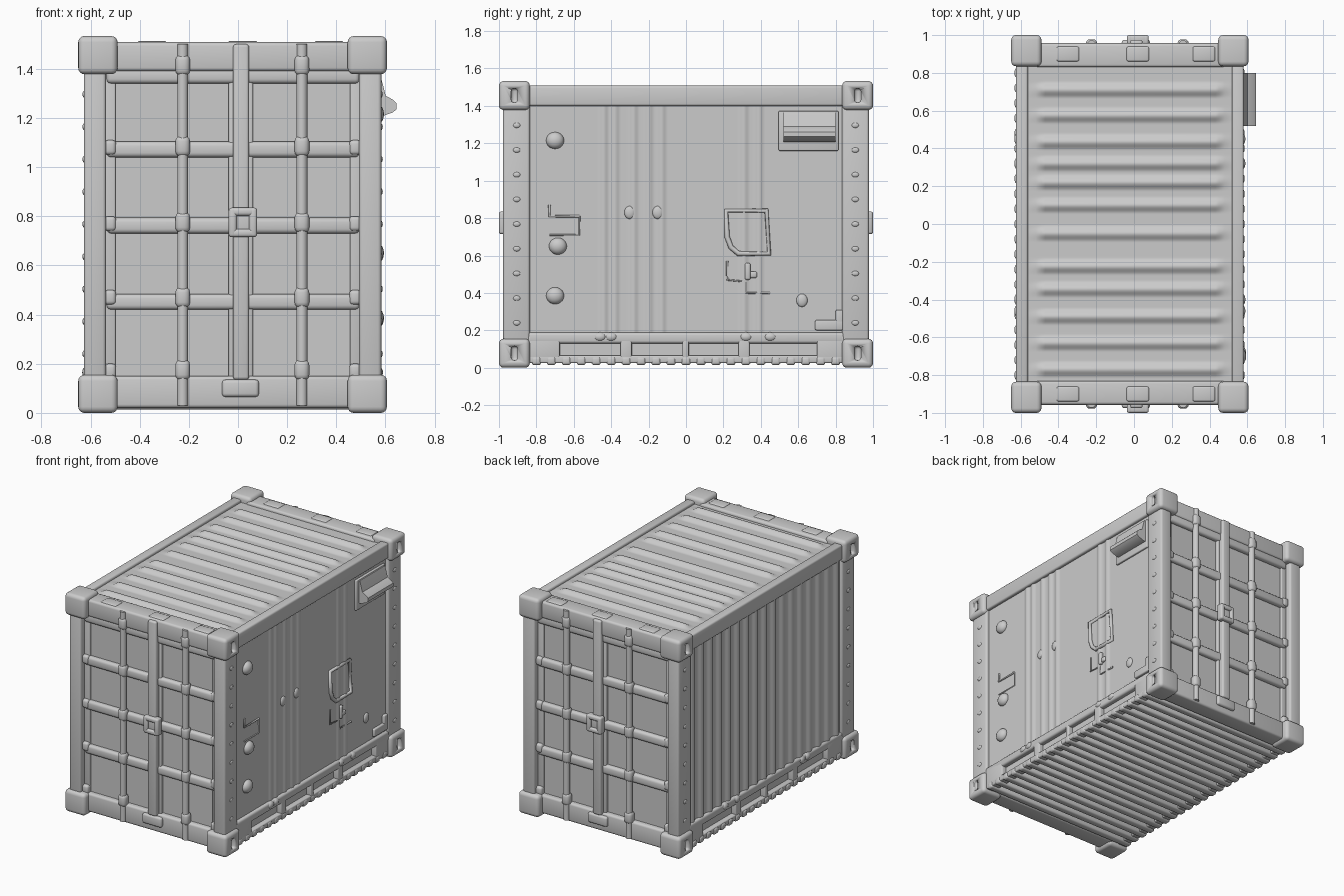
import bpy, bmesh, math
from mathutils import Vector

if "Cube" in bpy.data.objects:
    bpy.data.objects.remove(bpy.data.objects["Cube"])

CX = -0.022  # body centre in x (the hood on the right side offsets it)


def finish(name, bm, angle=35):
    bmesh.ops.recalc_face_normals(bm, faces=bm.faces[:])
    me = bpy.data.meshes.new(name)
    bm.to_mesh(me)
    bm.free()
    ob = bpy.data.objects.new(name, me)
    bpy.context.collection.objects.link(ob)
    bpy.ops.object.select_all(action='DESELECT')
    ob.select_set(True)
    bpy.context.view_layer.objects.active = ob
    bpy.ops.object.shade_smooth_by_angle(angle=math.radians(angle))
    return ob


def box(name, x, y, z, bevel=0.008, seg=3):
    """Rounded box from (min, max) pairs in any order."""
    bm = bmesh.new()
    bmesh.ops.create_cube(bm, size=1)
    for v in bm.verts:
        v.co = [(a + b) / 2 + c * abs(b - a) for (a, b), c in zip((x, y, z), v.co)]
    if bevel:
        bmesh.ops.bevel(bm, geom=bm.edges[:], offset=bevel, segments=seg,
                        profile=0.5, affect='EDGES', clamp_overlap=True)
    return finish(name, bm)


def ball(name, loc, size):
    bm = bmesh.new()
    bmesh.ops.create_uvsphere(bm, u_segments=16, v_segments=10, radius=1)
    for v in bm.verts:
        v.co = [l + c * s for l, c, s in zip(loc, v.co, size)]
    return finish(name, bm, 60)


def rod(name, x, y, z0, z1, r):
    bm = bmesh.new()
    bmesh.ops.create_cone(bm, cap_ends=True, segments=16, radius1=r, radius2=r, depth=z1 - z0)
    bmesh.ops.translate(bm, verts=bm.verts[:], vec=(x, y, (z0 + z1) / 2))
    return finish(name, bm)


def ribbed(name, ribs, width, height, across, place, out):
    """Sheet along y with rounded ribs; across = (position, rib factor) pairs."""
    bm = bmesh.new()
    rows, n = [], 240
    for i in range(n + 1):
        s = -0.85 + 1.7 * i / n
        h = sum(0.5 + 0.5 * math.cos(math.pi * (s - r) / width) for r in ribs if abs(s - r) < width)
        rows.append([bm.verts.new(place(s, t, h * height * f)) for t, f in across])
    for a, b in zip(rows, rows[1:]):
        for j in range(len(across) - 1):
            bm.faces.new((a[j], b[j], b[j + 1], a[j + 1]))
    ob = finish(name, bm, 60)
    if sum((p.normal.dot(Vector(out)) for p in ob.data.polygons)) < 0:
        ob.data.flip_normals()


def wire(name, pts, r, closed=True):
    """Raised rounded moulding along a path."""
    cu = bpy.data.curves.new(name, 'CURVE')
    cu.dimensions = '3D'
    cu.bevel_depth, cu.bevel_resolution = r, 2
    sp = cu.splines.new('POLY')
    sp.points.add(len(pts) - 1)
    for p, q in zip(sp.points, pts):
        p.co = (*q, 1)
    sp.use_cyclic_u = closed
    cu.use_fill_caps = True
    ob = bpy.data.objects.new(name, cu)
    bpy.context.collection.objects.link(ob)


# main body
box("body_core", (CX - .568, CX + .568), (-.92, .92), (.05, 1.485), 0)

# corner castings with side slots, and corner posts with rivets
for sx in (-1, 1):
    for sy in (-1, 1):
        for z in (0, 1.378):
            c = box("corner_casting", (CX + sx * .468, CX + sx * .628), (sy * .835, sy), (z, z + .155), .025, 4)
            cut = box("slot_cutter", (CX + sx * .605, CX + sx * .66), (sy * .9, sy * .935),
                      (z + .04, z + .115), .015)
            cut.hide_render = True
            m = c.modifiers.new("slot", 'BOOLEAN')
            m.operation, m.object, m.solver = 'DIFFERENCE', cut, 'EXACT'
            bpy.context.view_layer.objects.active = c
            bpy.ops.object.modifier_apply(modifier=m.name)
            bpy.data.objects.remove(cut)
        box("corner_post", (CX + sx * .515, CX + sx * .605), (sy * .835, sy * .978), (.1, 1.43), .014)
        for i in range(9):
            ball("post_rivet", (CX + sx * .603, sy * .905, .24 + i * .132), (.008, .02, .014))

    # long side rails and fork pockets
    xo = (CX + sx * .54, CX + sx * .603)
    box("top_side_rail", xo, (-.85, .85), (1.4, 1.508), .012)
    box("bottom_side_rail", xo, (-.85, .85), (.025, .065), .008)
    box("pocket_top_rail", xo, (-.85, .85), (.13, .188), .014)
    for y0, y1 in ((-.85, -.675), (-.35, -.29), (-.02, .015), (.28, .34), (.7, .85)):
        box("pocket_divider", xo, (y0, y1), (.03, .17), .008)
    for y in (-.46, -.4, .32, .45):
        ball("rail_bump", (CX + sx * .59, y, .165), (.022, .035, .025))

# doors, the same at both ends
for sy in (-1, 1):
    def d(near, far):
        return (sy * near, sy * far)
    box("top_end_rail", (-.52, .48), d(.83, .957), (1.39, 1.508), .015)
    box("bottom_end_rail", (-.52, .48), d(.83, .955), (.02, .15), .015)
    for z in (.452, .762, 1.072, 1.372):
        box("door_cross_bar", (-.535, .495), d(.9, .95), (z - .032, z + .032), .018)
    for x in (-.52, .477):
        box("door_stile", (x - .022, x + .022), d(.9, .934), (.14, 1.4), .006)
        for z in (.17, .47, .77, 1.08):
            box("hinge", (x - .024, x + .024), d(.9, .958), (z - .03, z + .03), .015)
    box("door_meeting_stile", (-.038, .062), d(.9, .942), (.14, 1.4), .008)
    box("centre_bar", (-.02, .045), d(.9, .975), (.135, 1.5), .012)
    for x in (-.225, .26):
        rod("lock_rod", x, sy * .951, .03, 1.5, .022)
        for z in (.175, .47, .775, 1.085, 1.415):
            box("rod_clamp", (x - .03, x + .03), d(.92, .978), (z - .042, z + .042), .022)
    # latch: a square ring on a plate
    for a, b, c, e in ((-.038, -.005, .715, .835), (.045, .078, .715, .835),
                       (-.03, .07, .715, .748), (-.03, .07, .802, .835)):
        box("latch_ring", (a, b), d(.95, 1), (c, e), .012)
    box("latch_plate", (-.02, .06), d(.95, .985), (.73, .82), .004)
    box("bottom_catch", (-.065, .085), d(.93, .975), (.065, .135), .014)
    for x in (-.35, .02, .37):
        box("top_rail_pad", (x - .06, x + .06), d(.86, .94), (1.48, 1.514), .01)

# roof, floor and side sheets
roof_ribs = (.71, .575, .435, .32, .22, .1, -.05, -.225, -.345, -.49, -.63, -.77)
ribbed("roof_sheet", roof_ribs, .045, .02,
       ((-.575, 0), (-.52, 0), (-.49, .9), (-.47, 1), (.43, 1), (.45, .9), (.48, 0), (.53, 0)),
       lambda s, t, h: (t, s, 1.489 + h), (0, 0, 1))
for i in range(21):
    y = -.8 + i * .08
    box("floor_rib", (CX - .61, CX + .607), (y - .025, y + .025), (.014, .06), .014)
ribbed("left_wall", [-.8 + i * .1 for i in range(17)], .045, .016, ((.17, 1), (1.42, 1)),
       lambda s, t, h: (CX - .581 - h, s, t), (-1, 0, 0))
ribbed("right_wall", (-.44, -.38, -.28, -.2, -.13, .31, .39), .03, .009,
       ((.17, 1), (.3, 1), (1.3, 1), (1.42, 1)),
       lambda s, t, h: (CX + .581 + h, s, t), (1, 0, 0))

# right side fittings
X = CX + .581
bm = bmesh.new()
hood = ((X - .01, 1.365), (X + .022, 1.365), (X + .032, 1.33), (X + .042, 1.29), (X + .07, 1.275),
        (X + .086, 1.26), (X + .086, 1.235), (X + .07, 1.222), (X + .03, 1.208), (X - .01, 1.205))
face = bm.faces.new([bm.verts.new((x, .52, z)) for x, z in hood])
ext = bmesh.ops.extrude_face_region(bm, geom=[face])
bmesh.ops.translate(bm, vec=(0, .28, 0), verts=[g for g in ext["geom"] if isinstance(g, bmesh.types.BMVert)])
finish("vent_hood", bm)
box("vent_plate", (X - .01, X + .014), (.495, .815), (1.16, 1.372), .006)

wire("hatch_frame", [(X + .004, y, z) for y, z in
     ((.215, .84), (.43, .84), (.445, .61), (.28, .61), (.24, .645), (.22, .7))], .014)
wire("handle_recess", [(X + .002, y, z) for y, z in ((.22, .57), (.22, .47), (.32, .46), (.32, .4), (.45, .4))],
     .006, False)
box("handle_block", (X - .01, X + .02), (.315, .345), (.47, .56), .01)
box("handle_lever", (X - .01, X + .016), (.34, .38), (.48, .515), .01)
wire("label_frame", [(X + .001, y, z) for y, z in ((-.57, .81), (-.73, .81), (-.73, .87))], .007, False)
wire("label_edge", [(X + .001, y, z) for y, z in ((-.73, .71), (-.57, .71), (-.57, .81))], .005, False)
for y, z in ((-.7, 1.215), (-.685, .65), (-.7, .385)):
    ball("side_knob", (X, y, z), (.035, .048, .045))
for y, z in ((-.3, .83), (-.15, .83), (.62, .36)):
    ball("side_dimple", (X, y, z), (.014, .03, .035))
box("corner_step", (X - .01, X + .018), (.69, .84), (.2, .255), .008)
box("corner_step_upper", (X - .01, X + .018), (.8, .84), (.22, .31), .008)
